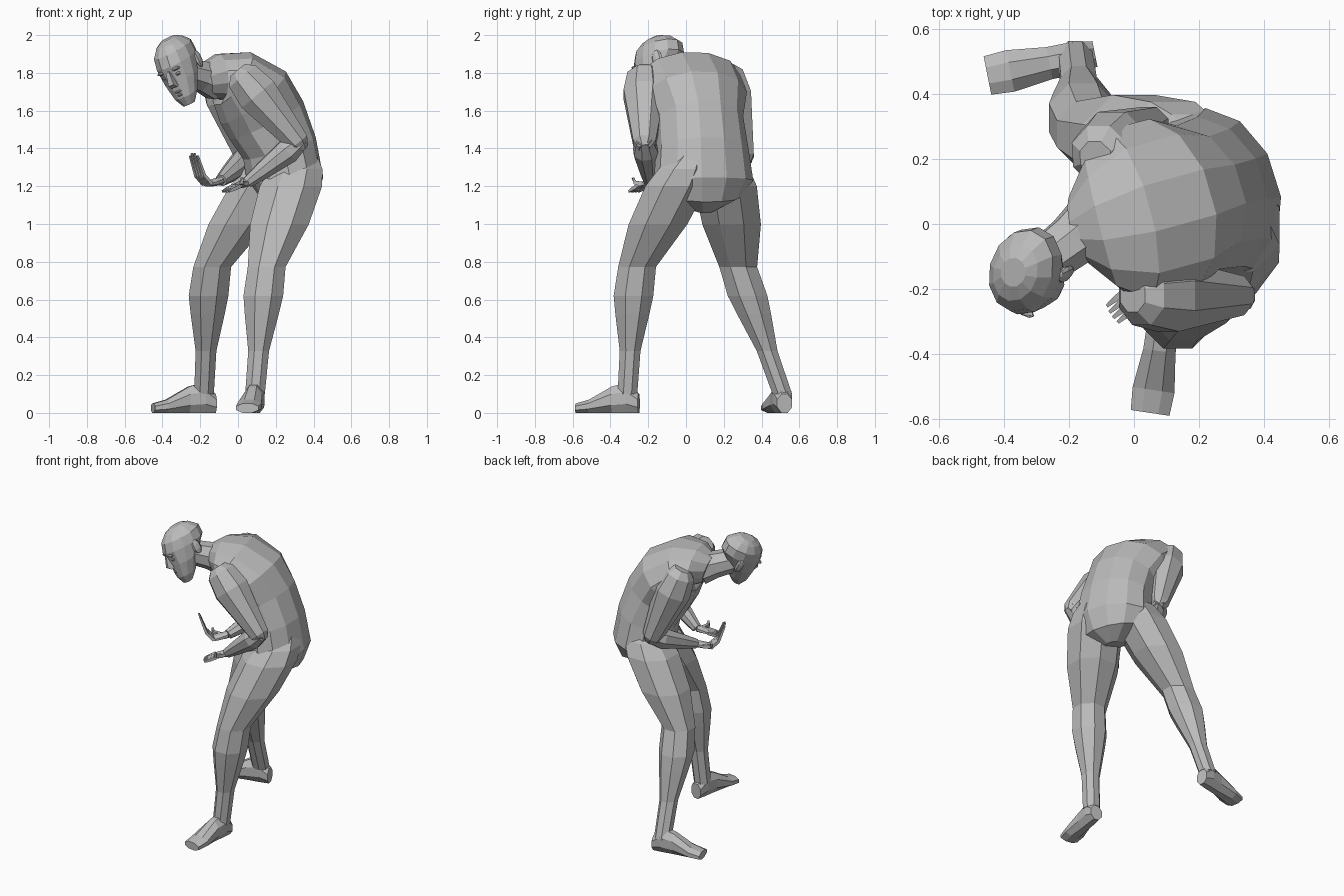
import bpy, bmesh, math
from mathutils import Vector, Matrix

cube = bpy.data.objects.get("Cube")
if cube:
    bpy.data.objects.remove(cube, do_unlink=True)

# One plain grey for the whole figure
tone = (.5, .5, .5, 1)
grey = bpy.data.materials.new("plain_grey")
grey.use_nodes = True
grey.diffuse_color = tone
grey.node_tree.nodes["Principled BSDF"].inputs["Base Color"].default_value = tone

ACROSS, DEPTH, UP = Matrix.Identity(3)
SHOULDER_LINE = Vector((.3, -.95, 0))


def finish(name, bm, matrix):
    """Turn a bmesh into a flat-shaded object."""
    bmesh.ops.recalc_face_normals(bm, faces=bm.faces)
    mesh = bpy.data.meshes.new(name)
    bm.to_mesh(mesh)
    bm.free()
    mesh.materials.append(grey)
    part = bpy.data.objects.new(name, mesh)
    part.matrix_world = matrix
    bpy.context.collection.objects.link(part)


def tube(name, path, lateral, sides=8, normal=None, matrix=Matrix()):
    """Loft faceted rings along stations of (point, half width, half depth)."""
    bm = bmesh.new()
    fit = 1 / math.cos(math.pi / sides)
    points = [Vector(station[0]) for station in path]
    rings = []
    for i, (point, width, depth) in enumerate(path):
        before, after = points[max(i - 1, 0)], points[min(i + 1, len(points) - 1)]
        tangent = (normal or (after - before)).normalized()
        side = (lateral - tangent * lateral.dot(tangent)).normalized()
        front = tangent.cross(side)
        ring = []
        for k in range(sides):
            angle = math.tau * (k + .5) / sides
            offset = side * width * math.cos(angle) + front * depth * math.sin(angle)
            ring.append(bm.verts.new(points[i] + offset * fit))
        rings.append(ring)
    for low, high in zip(rings, rings[1:]):
        for k in range(sides):
            following = (k + 1) % sides
            bm.faces.new((low[k], low[following], high[following], high[k]))
    bm.faces.new(rings[0])
    bm.faces.new(rings[-1])
    finish(name, bm, matrix)


def ball(name, centre, size, matrix):
    """Small faceted ellipsoid."""
    bm = bmesh.new()
    bmesh.ops.create_uvsphere(bm, u_segments=8, v_segments=5, radius=1)
    shape = Matrix.Translation(centre) @ Matrix.Diagonal((*size, 1))
    finish(name, bm, matrix @ shape)


def stations(start, end, profile):
    """Round stations at fractions of the way from start to end."""
    return [(start + (end - start) * t, radius, radius) for t, radius in profile]


# Muscle outlines as (fraction along the bone, radius)
THIGH = ((-.4, .08), (-.2, .14), (0, .165), (.45, .155), (.95, .1))
CALF = ((.2, .105), (.35, .09), (.65, .055), (1, .052))
UPPER_ARM = ((-.2, .05), (-.1, .09), (.2, .11), (.6, .085), (1, .06), (1.1, .03))
FOREARM = ((-.1, .04), (.2, .065), (.7, .045), (1, .03))
NECK = ((0, .1), (.4, .08), (1, .07))


def leg(name, hip, knee, ankle, toes):
    """Leg cut level from hip to ankle, with a wedge foot."""
    hip, knee, ankle, toes = map(Vector, (hip, knee, ankle, toes))
    path = stations(hip, knee, THIGH) + stations(knee, ankle, CALF)
    tube(name + "_leg", path, ACROSS, normal=UP)
    ground = Vector((*ankle.xy, 0))
    foot = []
    for reach, width, height in ((-.06, .04, .1), (0, .05, .16), (.08, .05, .14),
                                 (.2, .065, .07), (.27, .06, .05)):
        foot.append((ground + toes * reach + UP * height / 2, width, height / 2))
    tube(name + "_foot", foot, toes.cross(UP), normal=toes)


def arm(name, shoulder, elbow, wrist, knuckle, tip, thumb_side, curl):
    """Upper arm, forearm and an open hand."""
    shoulder, elbow, wrist, knuckle, tip = map(Vector, (shoulder, elbow, wrist, knuckle, tip))
    tube(name + "_upper_arm", stations(shoulder, elbow, UPPER_ARM), DEPTH)
    tube(name + "_forearm", stations(elbow, wrist, FOREARM), ACROSS)
    palm = wrist.lerp(knuckle, .5)
    across = (knuckle - wrist).cross(UP).normalized()
    tube(name + "_palm", [(wrist, .026, .02), (palm, .036, .018), (knuckle, .04, .013)], across)
    middle = knuckle.lerp(tip, .5) - UP * curl
    for finger in range(4):
        row = finger - 1.5
        spread = across * row * .02
        end = middle.lerp(tip, 1 - abs(row) / 10)
        tube(f"{name}_finger_{finger}", [(knuckle + spread, .01, .01), (middle + spread, .009, .009),
                                         (end + spread, .005, .005)], across, sides=4)
    outward = across * thumb_side
    tube(name + "_thumb", [(palm + outward * .02, .013, .013),
                           (knuckle + outward * .05 + UP * .02, .01, .01),
                           (knuckle + outward * .06 + UP * .045, .006, .006)], UP, sides=4)


# Torso, bent over from the hips; the spine drifts sideways as it leans
torso = []
for x, z, width, depth in ((.22, 1.08, .06, .08), (.24, 1.15, .2, .16), (.25, 1.23, .26, .19),
                           (.22, 1.4, .24, .19), (.15, 1.55, .23, .21), (.08, 1.67, .27, .21),
                           (-.03, 1.77, .27, .16), (-.1, 1.78, .2, .12), (-.17, 1.76, .1, .09)):
    torso.append((Vector((x, x * .25 + .03, z)), width, depth))
tube("torso", torso, SHOULDER_LINE, sides=12)

# Limbs
leg("left", (.28, -.05, 1.2), (.145, -.27, .75), (.09, -.31, .1), (-.15, -1, 0))
leg("right", (.12, .21, 1.2), (-.15, .28, .75), (-.18, .51, .1), (-1, -.2, 0))
arm("left", (.05, -.22, 1.75), (.32, -.22, 1.43), (.05, -.19, 1.22),
    (-.01, -.23, 1.2), (-.07, -.28, 1.17), thumb_side=-1, curl=0)
arm("right", (-.09, .22, 1.75), (.05, .3, 1.35), (-.09, .02, 1.23),
    (-.16, -.04, 1.21), (-.24, -.09, 1.38), thumb_side=1, curl=.04)

# Head frame: turned, tilted and looking down
face = Vector((-.4, -.85, -.33)).normalized()
left = Vector((-.45, -.19, .88)).cross(face).normalized()
head = Matrix((left, -face, face.cross(left))).transposed().to_4x4()
head.translation = (-.3, -.135, 1.815)
tube("neck", stations(Vector((-.12, 0, 1.76)), head.translation, NECK), SHOULDER_LINE)

# Skull and jaw as level slices: height, front, back, half width
skull = []
for z, front, back, width in ((-.17, -.11, -.05, .035), (-.12, -.13, 0, .065), (-.03, -.13, .06, .095),
                              (.06, -.14, .14, .105), (.12, -.12, .14, .1), (.16, -.08, .1, .07),
                              (.18, -.03, .06, .04)):
    skull.append((Vector((0, (front + back) / 2, z)), width, (back - front) / 2))
tube("head", skull, ACROSS, sides=12, normal=UP, matrix=head)

# Facial features
tube("nose", [((0, -.135, .04), .01, .008), ((0, -.143, -.03), .017, .024),
              ((0, -.13, -.05), .018, .018)], ACROSS, sides=4, normal=UP, matrix=head)
ball("upper_lip", (0, -.125, -.08), (.03, .012, .008), head)
ball("lower_lip", (0, -.125, -.1), (.025, .012, .008), head)
for name, side in (("left", 1), ("right", -1)):
    ball(name + "_brow", (side * .04, -.125, .04), (.035, .015, .01), head)
    ball(name + "_eye", (side * .04, -.12, .01), (.02, .012, .01), head)
    ball(name + "_ear", (side * .1, .04, .02), (.015, .03, .05), head)
